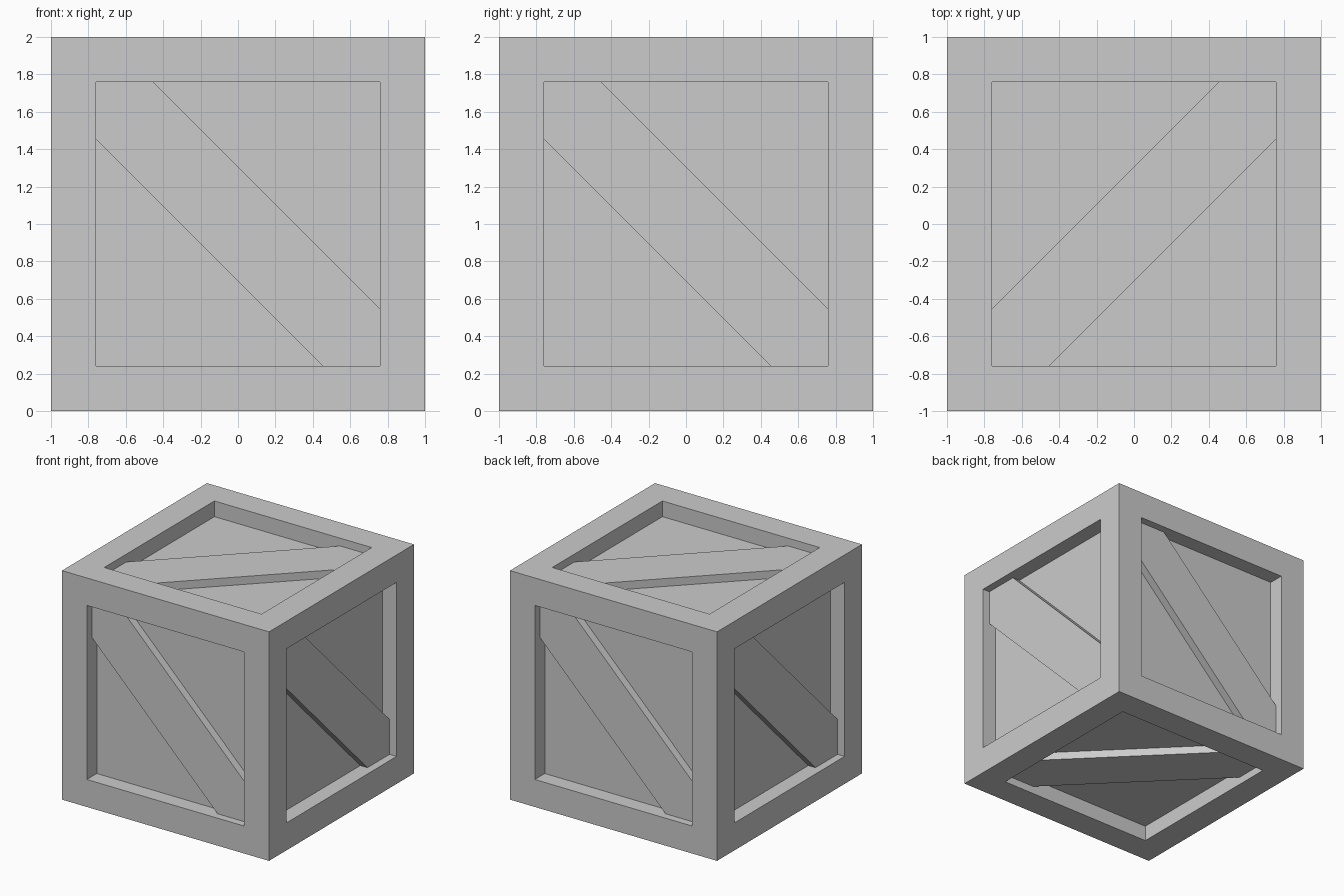
import bpy, bmesh
from math import radians
from mathutils import Matrix, Vector

if "Cube" in bpy.data.objects:
    bpy.data.objects.remove(bpy.data.objects["Cube"])

OPEN = 0.76      # half size of each framed opening
PANEL = 0.863    # distance of panel surface from the centre
BRACE = 0.932    # distance of brace surface from the centre
CUT = 0.455      # where brace edges meet the opening


def add_object(name, bm):
    bmesh.ops.recalc_face_normals(bm, faces=bm.faces)
    mesh = bpy.data.meshes.new(name)
    bm.to_mesh(mesh)
    bm.free()
    ob = bpy.data.objects.new(name, mesh)
    bpy.context.collection.objects.link(ob)
    return ob


# Crate body: cube with a framed recess on every side
bm = bmesh.new()
bmesh.ops.create_cube(bm, size=2)
bm.normal_update()
sides = list(bm.faces)
bmesh.ops.inset_individual(bm, faces=sides, thickness=1 - OPEN, use_even_offset=True)
for f in sides:
    n = f.normal.copy()
    ext = bmesh.ops.extrude_discrete_faces(bm, faces=[f])["faces"][0]
    bmesh.ops.translate(bm, verts=ext.verts, vec=n * (PANEL - 1))
bmesh.ops.translate(bm, verts=bm.verts, vec=(0, 0, 1))
add_object("crate_body", bm)

# Diagonal brace on each side, modelled on the front and turned into place
profile = [(-OPEN, OPEN), (-OPEN, CUT), (CUT, -OPEN),
           (OPEN, -OPEN), (OPEN, -CUT), (-CUT, OPEN)]


def add_brace(name, turn_x, turn_z):
    bm = bmesh.new()
    face = bm.faces.new([bm.verts.new((u, -BRACE, v)) for u, v in profile])
    ext = bmesh.ops.extrude_face_region(bm, geom=[face])["geom"]
    verts = [g for g in ext if isinstance(g, bmesh.types.BMVert)]
    bmesh.ops.translate(bm, verts=verts, vec=Vector((0, BRACE - PANEL + 0.01, 0)))
    m = (Matrix.Translation((0, 0, 1)) @ Matrix.Rotation(radians(turn_z), 4, 'Z')
         @ Matrix.Rotation(radians(turn_x), 4, 'X'))
    bmesh.ops.transform(bm, matrix=m, verts=bm.verts)
    add_object(name, bm)


for side, rx, rz in [("front", 0, 0), ("right", 0, 90), ("back", 0, 180),
                     ("left", 0, 270), ("top", -90, 90), ("bottom", 90, 90)]:
    add_brace(side + "_brace", rx, rz)
